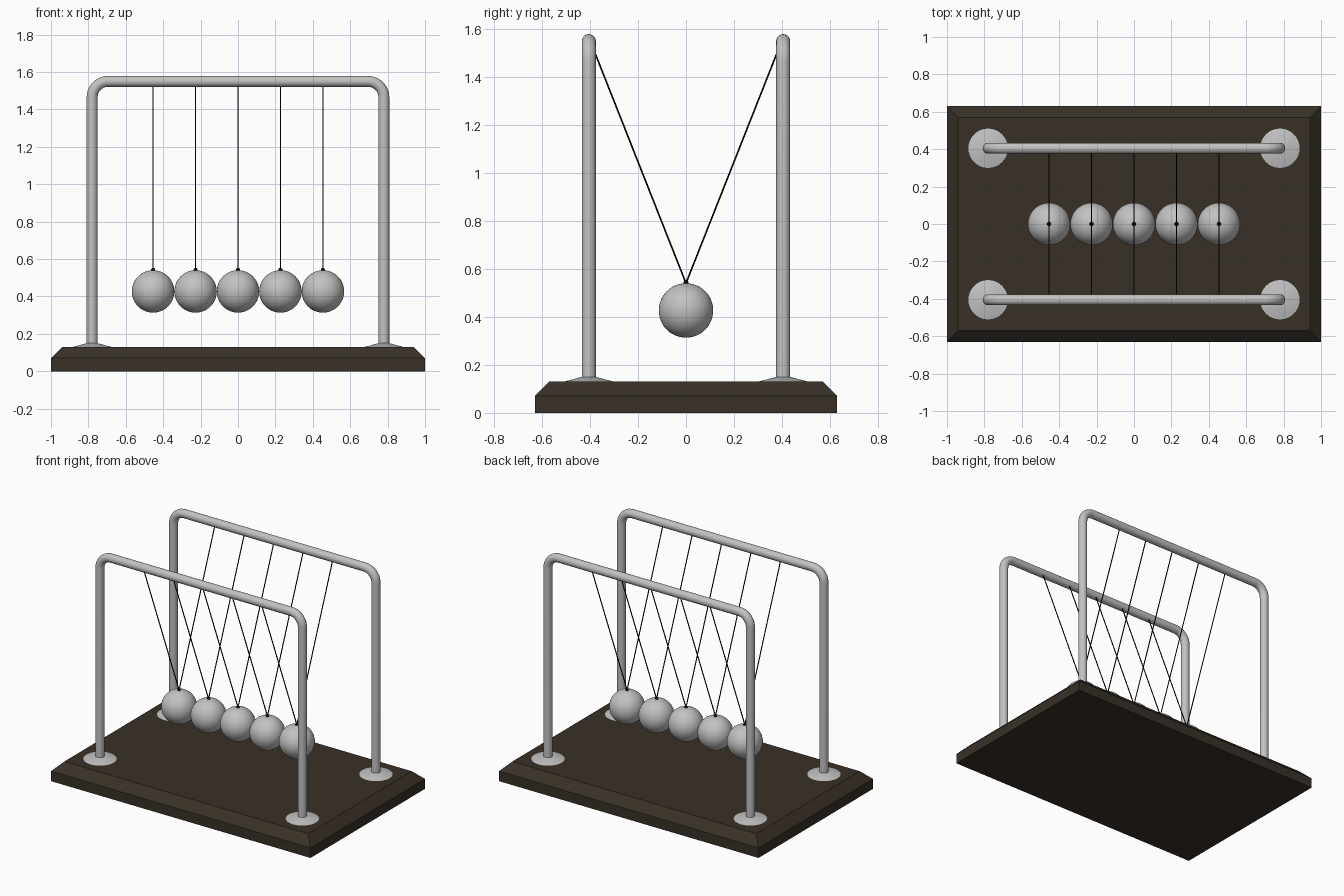
import bpy, bmesh, math
from mathutils import Vector

if "Cube" in bpy.data.objects:
    bpy.data.objects.remove(bpy.data.objects["Cube"])


def material(name, rgb):
    m = bpy.data.materials.new(name)
    m.diffuse_color = (*rgb, 1)
    m.use_nodes = True
    m.node_tree.nodes["Principled BSDF"].inputs["Base Color"].default_value = m.diffuse_color
    return m


STEEL = material("polished steel", (0.54, 0.54, 0.54))
WOOD = material("dark wood", (0.040, 0.030, 0.020))
BLACK = material("black thread", (0.004, 0.004, 0.004))

POST_X, POST_Y, BAR_Z, TUBE_R = 0.78, 0.405, 1.55, 0.029
BASE_TOP, BALL_R, BALL_Z = 0.13, 0.1135, 0.427


def finish(ob, name, mat, angle=40):
    ob.name = name
    ob.data.materials.clear()
    ob.data.materials.append(mat)
    bpy.ops.object.select_all(action='DESELECT')
    bpy.context.view_layer.objects.active = ob
    ob.select_set(True)
    bpy.ops.object.shade_smooth_by_angle(angle=math.radians(angle))
    return ob


def rod(name, a, b, r, mat, sides=8):
    a, b = Vector(a), Vector(b)
    d = b - a
    bpy.ops.mesh.primitive_cylinder_add(vertices=sides, radius=r, depth=d.length, location=(a + b) / 2)
    ob = bpy.context.object
    ob.rotation_euler = d.to_track_quat('Z', 'Y').to_euler()
    return finish(ob, name, mat)


# Base board with a chamfered top edge
bm = bmesh.new()
rings = []
for x, y, z in ((1, 0.63, 0), (1, 0.63, 0.07), (0.94, 0.57, BASE_TOP)):
    rings.append([bm.verts.new((sx * x, sy * y, z)) for sx, sy in ((-1, -1), (1, -1), (1, 1), (-1, 1))])
bm.faces.new(rings[0][::-1])
bm.faces.new(rings[-1])
for lo, hi in zip(rings, rings[1:]):
    for i in range(4):
        j = (i + 1) % 4
        bm.faces.new((lo[i], lo[j], hi[j], hi[i]))
mesh = bpy.data.meshes.new("base")
bm.to_mesh(mesh)
bm.free()
base = bpy.data.objects.new("base", mesh)
bpy.context.collection.objects.link(base)
finish(base, "base", WOOD, 30)


# Bent tube frame: swept circle along a path with rounded corners
def frame(name, y):
    bend, steps, sides = 0.085, 10, 24
    path = [(-POST_X, BASE_TOP - 0.02, 0)]
    for cx, start in ((-POST_X + bend, math.pi), (POST_X - bend, math.pi / 2)):
        for i in range(steps + 1):
            a = start - i / steps * math.pi / 2
            path.append((cx + bend * math.cos(a), BAR_Z - bend + bend * math.sin(a), a))
    path.append((POST_X, BASE_TOP - 0.02, 0))
    bm = bmesh.new()
    loops = []
    for x, z, a in path:
        loops.append([bm.verts.new((x + TUBE_R * math.cos(t) * math.cos(a) * (-1 if x < 0 and a == 0 else 1),
                                    y + TUBE_R * math.sin(t),
                                    z + TUBE_R * math.cos(t) * math.sin(a)))
                      for t in (2 * math.pi * k / sides for k in range(sides))])
    for p, q in zip(loops, loops[1:]):
        for k in range(sides):
            n = (k + 1) % sides
            bm.faces.new((p[k], p[n], q[n], q[k]))
    bm.faces.new(loops[0])
    bm.faces.new(loops[-1][::-1])
    bmesh.ops.recalc_face_normals(bm, faces=bm.faces)
    mesh = bpy.data.meshes.new(name)
    bm.to_mesh(mesh)
    bm.free()
    ob = bpy.data.objects.new(name, mesh)
    bpy.context.collection.objects.link(ob)
    finish(ob, name, STEEL)


for side, sy in (("front", -1), ("back", 1)):
    frame(side + "_frame", sy * POST_Y)
    # Conical flanges at the feet of the posts
    for hand, sx in (("left", -1), ("right", 1)):
        bpy.ops.mesh.primitive_cone_add(vertices=32, radius1=0.113, radius2=TUBE_R, depth=0.022,
                                        location=(sx * POST_X, sy * POST_Y, BASE_TOP + 0.009))
        finish(bpy.context.object, f"{side}_{hand}_flange", STEEL)

# Five hanging balls, each with a knot and two threads
for i in range(5):
    x = (i - 2) * 2 * BALL_R
    top = BALL_Z + BALL_R
    bpy.ops.mesh.primitive_uv_sphere_add(segments=40, ring_count=24, radius=BALL_R, location=(x, 0, BALL_Z))
    finish(bpy.context.object, f"ball_{i + 1}", STEEL)
    bpy.ops.mesh.primitive_uv_sphere_add(segments=12, ring_count=8, radius=0.011, location=(x, 0, top + 0.002))
    finish(bpy.context.object, f"knot_{i + 1}", BLACK)
    for side, sy in (("front", -1), ("back", 1)):
        rod(f"{side}_thread_{i + 1}", (x, 0, top), (x, sy * (POST_Y - 0.01), BAR_Z - 0.01), 0.0035, BLACK)
